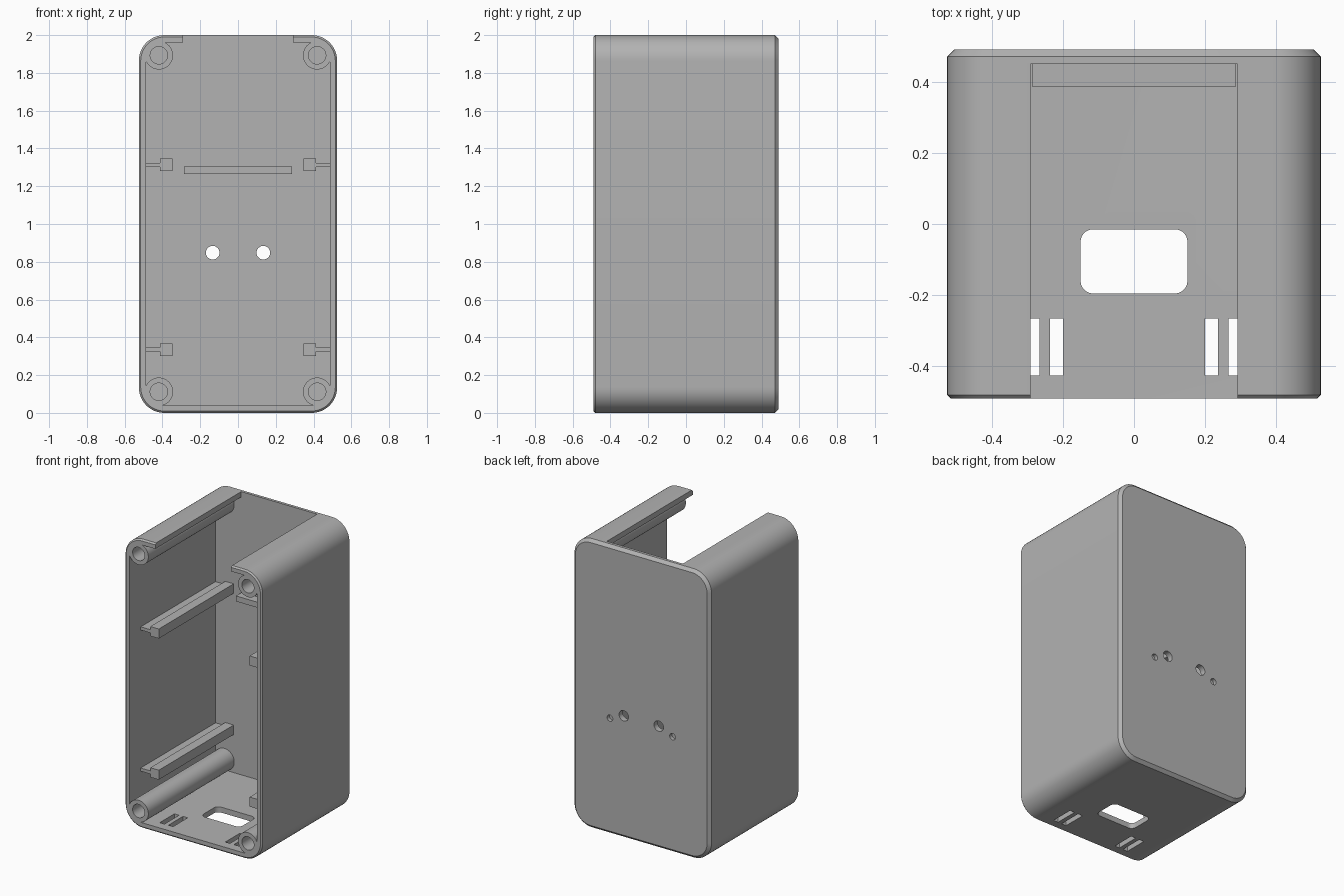
import bpy, bmesh, math

cube = bpy.data.objects.get("Cube")
if cube:
    bpy.data.objects.remove(cube, do_unlink=True)

HW, HD, H = 0.525, 0.49, 2.0      # half width, half depth, height
WALL, BACK = 0.038, 0.45          # wall thickness, inner face of the back wall

grey = bpy.data.materials.new("plain grey")
grey.use_nodes = True
colour = (0.45, 0.45, 0.45, 1)
grey.diffuse_color = colour
grey.node_tree.nodes["Principled BSDF"].inputs["Base Color"].default_value = colour


def rounded(u0, u1, v0, v1, r, steps=12):
    """Outline of a rounded rectangle."""
    pts = []
    corners = [(u1 - r, v1 - r), (u0 + r, v1 - r), (u0 + r, v0 + r), (u1 - r, v0 + r)]
    for k, (cu, cv) in enumerate(corners):
        for i in range(steps + 1):
            a = (k + i / steps) * math.pi / 2
            pts.append((cu + r * math.cos(a), cv + r * math.sin(a)))
    return pts


def circle(cu, cv, r, n=40):
    return [(cu + r * math.cos(2 * math.pi * i / n), cv + r * math.sin(2 * math.pi * i / n))
            for i in range(n)]


def loft(name, sections, axis="y"):
    """Solid through matching outlines, each given as (depth, outline)."""
    bm = bmesh.new()
    rings = []
    for d, pts in sections:
        rings.append([bm.verts.new((u, d, v) if axis == "y" else (u, v, d)) for u, v in pts])
    for a, b in zip(rings, rings[1:]):
        for i in range(len(a)):
            j = (i + 1) % len(a)
            bm.faces.new((a[i], a[j], b[j], b[i]))
    bm.faces.new(rings[0])
    bm.faces.new(rings[-1])
    bmesh.ops.recalc_face_normals(bm, faces=bm.faces)
    mesh = bpy.data.meshes.new(name)
    bm.to_mesh(mesh)
    bm.free()
    mesh.materials.append(grey)
    ob = bpy.data.objects.new(name, mesh)
    bpy.context.collection.objects.link(ob)
    return ob


def prism(name, pts, d0, d1, axis="y"):
    return loft(name, [(d0, pts), (d1, pts)], axis)


def box(name, x0, x1, y0, y1, z0, z1):
    return prism(name, [(x0, z0), (x1, z0), (x1, z1), (x0, z1)], y0, y1)


def combine(target, tool, operation):
    """Apply a boolean and remove the tool."""
    mod = target.modifiers.new("cut", "BOOLEAN")
    mod.operation, mod.solver, mod.object = operation, "EXACT", tool
    bpy.context.view_layer.update()
    graph = bpy.context.evaluated_depsgraph_get()
    mesh = bpy.data.meshes.new_from_object(target.evaluated_get(graph))
    target.modifiers.clear()
    target.data = mesh
    bpy.data.objects.remove(tool, do_unlink=True)


# Outer shell with chamfered back and front rims
def rim(inset):
    return rounded(-HW + inset, HW - inset, inset, H - inset, 0.135 - inset)


shell = loft("enclosure_shell", [(-HD, rim(0.01)), (-HD + 0.01, rim(0)),
                                 (HD - 0.02, rim(0)), (HD, rim(0.02))])
combine(shell, prism("cavity", rim(WALL), -0.6, BACK), "DIFFERENCE")

# Screw bosses in the four corners
spots = [(s * 0.419, z) for s in (-1, 1) for z in (0.112, 1.893)]
for x, z in spots:
    combine(shell, prism("boss", circle(x, z, 0.075), -HD, BACK + 0.01), "UNION")
for x, z in spots:
    combine(shell, prism("boss_hole", circle(x, z, 0.046), -0.6, 0.4), "DIFFERENCE")

# Open slot along the top
combine(shell, box("top_slot", -0.291, 0.291, -0.6, BACK, 1.9, 2.1), "DIFFERENCE")

# Port and strap slots in the floor
combine(shell, prism("port", rounded(-0.15, 0.15, -0.195, -0.015, 0.035), -0.1, 0.1, "z"),
        "DIFFERENCE")
for s in (-1, 1):
    for x in (0.218, 0.284):
        combine(shell, box("strap_slot", s * x - 0.018, s * x + 0.018,
                           -0.425, -0.265, -0.1, 0.1), "DIFFERENCE")

# Through holes and shallow pilot holes in the back
for s in (-1, 1):
    combine(shell, prism("back_hole", circle(s * 0.134, 0.848, 0.036), 0.4, 0.6), "DIFFERENCE")
    combine(shell, prism("pilot_hole", circle(s * 0.24, 0.803, 0.022), 0.465, 0.6), "DIFFERENCE")

bpy.ops.object.select_all(action="DESELECT")
shell.select_set(True)
bpy.context.view_layer.objects.active = shell
bpy.ops.object.shade_smooth_by_angle(angle=math.radians(30))

# Guide rails: a square head on a thin web, on both side walls
for side, s in (("left", 1), ("right", -1)):
    for level, z in (("lower", 0.335), ("upper", 1.313)):
        half = [(0.5, -0.011), (0.413, -0.011), (0.413, -0.033), (0.348, -0.033)]
        outline = half + [(x, -dz) for x, dz in reversed(half)]
        prism(f"{side}_{level}_rail", [(s * x, z + dz) for x, dz in outline], -0.37, BACK + 0.005)

# Shelf on the inside of the back wall
box("back_shelf", -0.285, 0.285, 0.385, BACK + 0.005, 1.266, 1.304)
